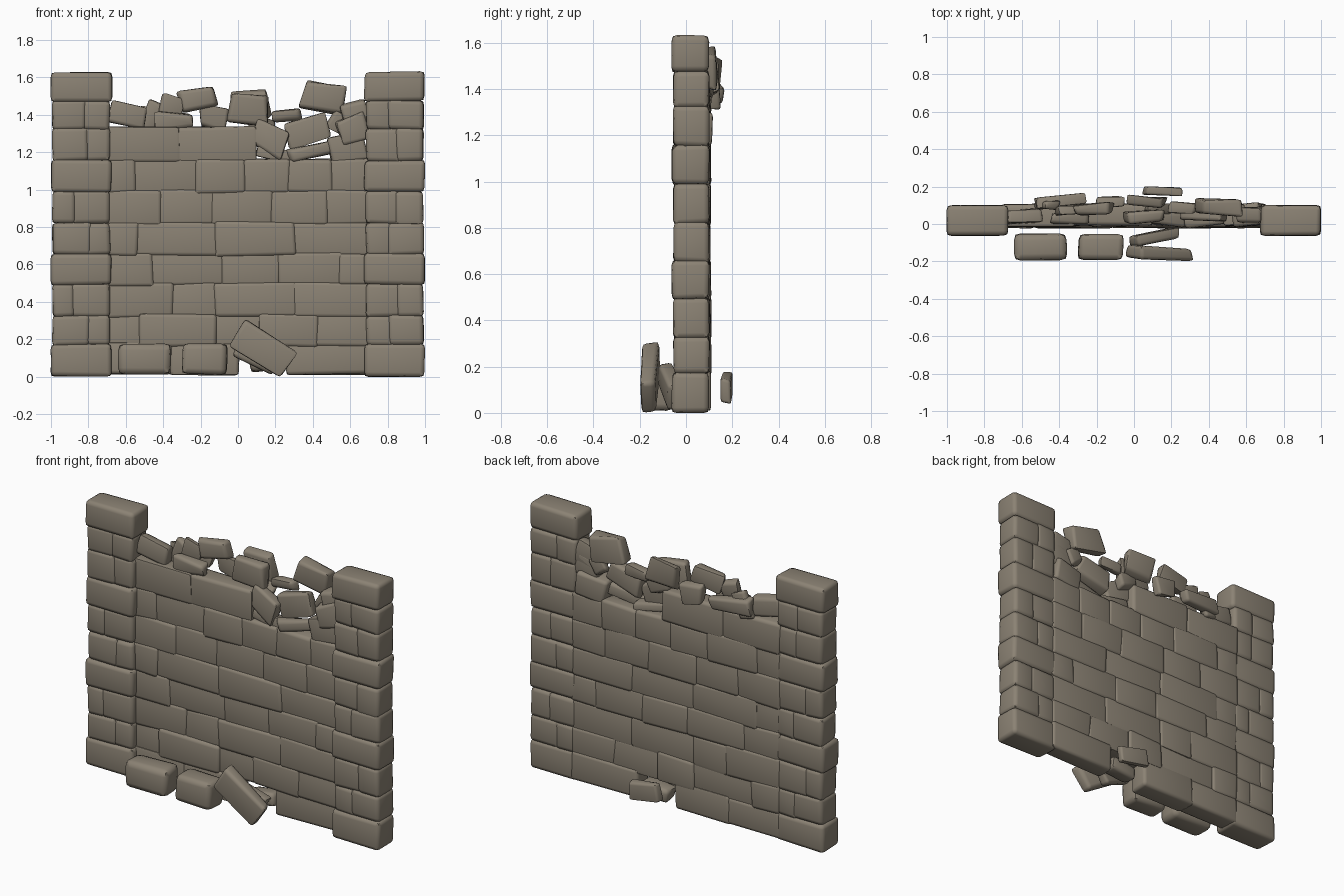
import bpy, bmesh, math, random
from mathutils import Matrix, Vector

random.seed(7)
stone_mat = bpy.data.materials.new("weathered grey brown stone")
stone_mat.diffuse_color = (0.26, 0.225, 0.175, 1)


def stone(target, x0, x1, y0, y1, z0, z1, tilt=0, yaw=0, rough=0.008, bevel=0.025):
    """Add one rough-cut block to the target bmesh; tilt > 0 leans down to the right."""
    bm = bmesh.new()
    bmesh.ops.create_cube(bm, size=1)
    size = Vector((x1 - x0, y1 - y0, z1 - z0))
    mid = Vector((x0 + x1, y0 + y1, z0 + z1)) / 2
    for v in bm.verts:
        v.co = Vector([c * s + random.uniform(-rough, rough) * (0.5 if i == 1 else 1)
                       for i, (c, s) in enumerate(zip(v.co, size))])
    bmesh.ops.bevel(bm, geom=bm.edges[:], offset=min(bevel, min(size) * 0.3),
                    segments=2, profile=0.6, affect='EDGES', clamp_overlap=True)
    turn = Matrix.Rotation(math.radians(yaw), 4, 'Z') @ Matrix.Rotation(math.radians(tilt), 4, 'Y')
    bm.transform(Matrix.Translation(mid) @ turn)
    me = bpy.data.meshes.new("tmp")
    bm.to_mesh(me)
    bm.free()
    target.from_mesh(me)
    bpy.data.meshes.remove(me)


def finish(name, bm):
    me = bpy.data.meshes.new(name)
    bm.to_mesh(me)
    bm.free()
    me.materials.append(stone_mat)
    ob = bpy.data.objects.new(name, me)
    bpy.context.collection.objects.link(ob)
    bpy.ops.object.select_all(action='DESELECT')
    ob.select_set(True)
    bpy.context.view_layer.objects.active = ob
    bpy.ops.object.shade_smooth_by_angle(angle=math.radians(60))


levels = [0.005, 0.17, 0.325, 0.495, 0.655, 0.82, 0.99, 1.155, 1.325, 1.475, 1.63]

# Pillars: every third course is one full block, the others are split in two
for name, side in (("left_pillar", -1), ("right_pillar", 1)):
    bm = bmesh.new()
    for i in range(10):
        z0, z1 = levels[i] - 0.004, levels[i + 1] + (0.004 if i < 9 else 0)
        z0 = max(z0, 0.003)
        if i % 3 == 0:
            spans = [(0.675, 0.998, -0.062)]
        else:
            s = 0.84 + random.uniform(-0.05, 0.05)
            spans = [(0.685, s + 0.012, -0.05), (s - 0.012, 0.992, -0.055)]
        for a, b, front in spans:
            xs = sorted((side * a, side * b))
            stone(bm, xs[0], xs[1], front, 0.1, z0, z1, rough=0.005, bevel=0.024)
    finish(name, bm)

# Wall courses: staggered blocks, with a block missing at the foot
joints = [
    [-0.70, -0.36, 0.0, None, 0.27, 0.70],
    [-0.70, -0.52, -0.12, 0.12, 0.42, 0.70],
    [-0.70, -0.35, -0.12, 0.30, 0.70],
    [-0.70, -0.46, -0.08, 0.22, 0.55, 0.70],
    [-0.70, -0.54, -0.12, 0.30, 0.70],
    [-0.70, -0.42, -0.14, 0.18, 0.48, 0.70],
    [-0.70, -0.55, -0.22, 0.03, 0.27, 0.50, 0.70],
    [-0.70, -0.32, 0.09],
]
bm = bmesh.new()
for row, xs in enumerate(joints):
    for a, b in zip(xs, xs[1:]):
        if a is None or b is None:
            continue
        out = random.uniform(-0.008, 0.008)
        stone(bm, a - 0.008, b + 0.008, -0.015 + out, 0.104 + out * 0.6,
              max(levels[row] - 0.01, 0.012), levels[row + 1] + 0.01,
              rough=0.007, bevel=0.02)
finish("wall_courses", bm)

# Broken top: centre x, z, width, height, y centre, thickness, tilt
broken = [
    (-0.59, 1.40, 0.18, 0.13, 0.04, 0.07, 12), (-0.47, 1.39, 0.09, 0.16, 0.10, 0.05, 20),
    (-0.36, 1.455, 0.13, 0.10, 0.07, 0.05, 15), (-0.22, 1.49, 0.19, 0.11, 0.08, 0.06, -13),
    (-0.34, 1.365, 0.20, 0.08, 0.03, 0.06, 0), (-0.40, 1.38, 0.26, 0.10, 0.125, 0.05, 4),
    (-0.13, 1.39, 0.15, 0.12, 0.12, 0.05, 5), (0.055, 1.43, 0.20, 0.17, 0.04, 0.06, 3),
    (0.07, 1.45, 0.19, 0.15, 0.12, 0.05, -2), (0.17, 1.27, 0.19, 0.15, 0.03, 0.07, 28),
    (0.46, 1.49, 0.23, 0.15, 0.09, 0.08, 10), (0.37, 1.32, 0.23, 0.13, 0.05, 0.07, -18),
    (0.27, 1.395, 0.15, 0.06, 0.09, 0.06, -8), (0.20, 1.18, 0.19, 0.05, 0.04, 0.08, 8),
    (0.41, 1.205, 0.28, 0.06, 0.02, 0.06, -12), (0.63, 1.41, 0.15, 0.13, 0.05, 0.08, -15),
    (0.59, 1.22, 0.20, 0.15, 0.05, 0.11, -8), (0.62, 1.32, 0.15, 0.14, 0.04, 0.09, -20),
    (0.53, 1.36, 0.10, 0.09, 0.08, 0.05, 30), (0.12, 1.34, 0.12, 0.08, 0.08, 0.05, 20),
]
bm = bmesh.new()
for x, z, w, h, y, t, tilt in broken:
    stone(bm, x - w / 2, x + w / 2, y - t / 2, y + t / 2, z - h / 2, z + h / 2,
          tilt=tilt, yaw=random.uniform(-6, 6), rough=0.018, bevel=0.018)
finish("broken_top_stones", bm)

# Fallen stones at the foot of the wall
bm = bmesh.new()
stone(bm, -0.64, -0.36, -0.195, -0.052, 0.01, 0.175, bevel=0.035)
stone(bm, -0.30, -0.06, -0.19, -0.056, 0.01, 0.182, bevel=0.03)
stone(bm, -0.03, 0.30, -0.19, -0.12, 0.065, 0.235, tilt=32, yaw=-3, rough=0.012, bevel=0.035)
stone(bm, -0.02, 0.23, -0.10, -0.04, 0.05, 0.18, tilt=25, yaw=10, rough=0.012)
stone(bm, 0.05, 0.26, 0.155, 0.198, 0.055, 0.158, tilt=8, yaw=-3, rough=0.01, bevel=0.015)
stone(bm, 0.06, 0.25, 0.0, 0.10, 0.04, 0.12, tilt=-8, rough=0.012)
finish("fallen_stones", bm)
